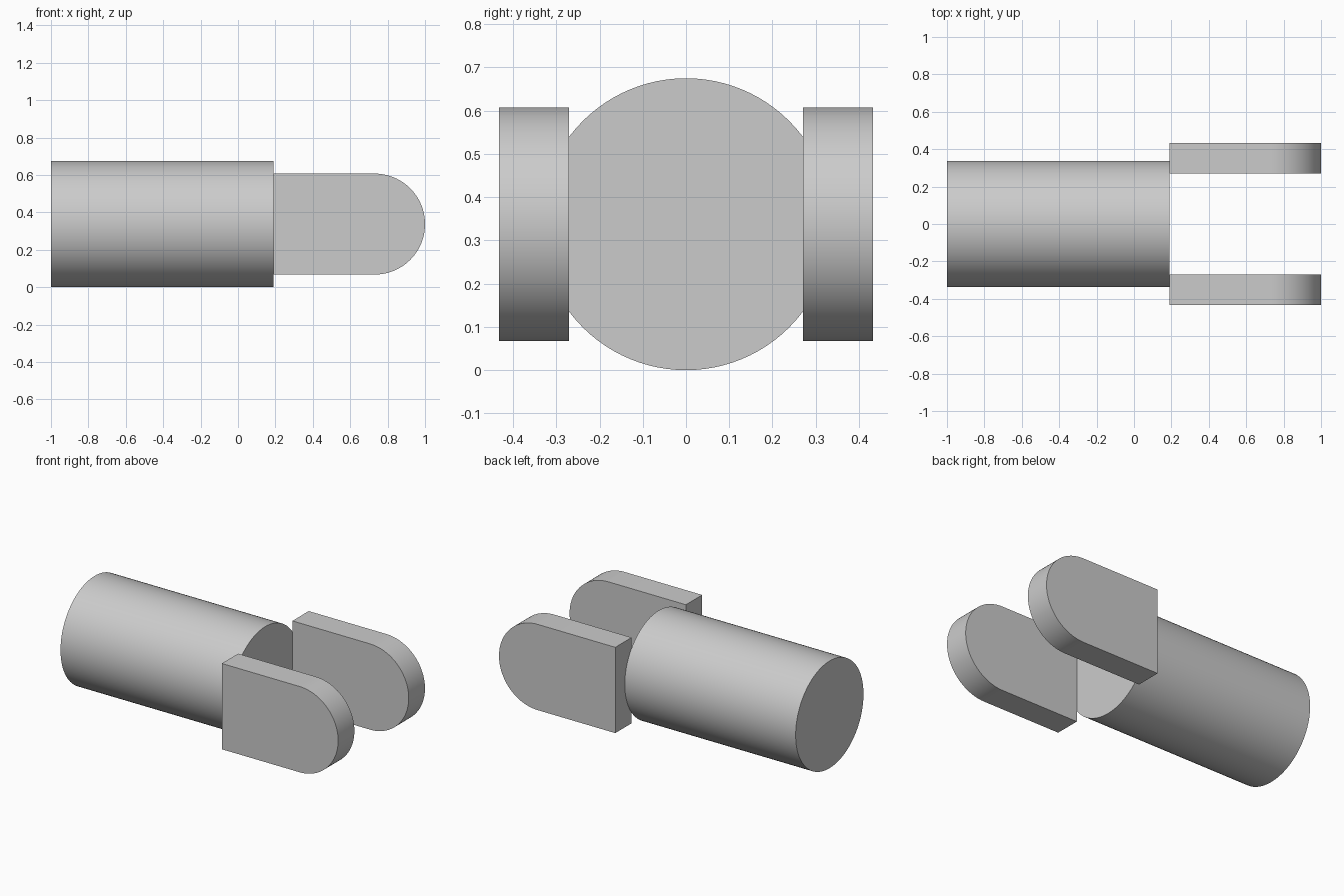
import bpy, bmesh
from math import pi, sin, cos, radians

cube = bpy.data.objects.get("Cube")
if cube:
    bpy.data.objects.remove(cube, do_unlink=True)

RADIUS = 0.3375      # shaft radius, also the axis height
JOINT_X = 0.19       # where the shaft ends and the prongs begin
TIP_RADIUS = 0.27    # rounded prong end

grey = bpy.data.materials.new("plain grey")
grey.use_nodes = True
color = (0.6, 0.6, 0.6, 1)
grey.diffuse_color = color
grey.node_tree.nodes["Principled BSDF"].inputs["Base Color"].default_value = color


def extrude_profile(name, points, offset):
    """Make a closed solid by pushing a flat outline along an offset."""
    bm = bmesh.new()
    face = bm.faces.new([bm.verts.new(p) for p in points])
    result = bmesh.ops.extrude_face_region(bm, geom=[face], use_keep_orig=True)
    moved = [v for v in result["geom"] if isinstance(v, bmesh.types.BMVert)]
    bmesh.ops.translate(bm, verts=moved, vec=offset)
    bmesh.ops.recalc_face_normals(bm, faces=bm.faces)
    mesh = bpy.data.meshes.new(name)
    bm.to_mesh(mesh)
    bm.free()
    mesh.materials.append(grey)
    obj = bpy.data.objects.new(name, mesh)
    bpy.context.collection.objects.link(obj)
    bpy.ops.object.select_all(action="DESELECT")
    obj.select_set(True)
    bpy.context.view_layer.objects.active = obj
    bpy.ops.object.shade_smooth_by_angle(angle=radians(30))
    return obj


# Round shaft along x
SIDES = 96
circle = [(-1, RADIUS * cos(2 * pi * i / SIDES), RADIUS + RADIUS * sin(2 * pi * i / SIDES))
          for i in range(SIDES)]
extrude_profile("shaft", circle, (JOINT_X + 1, 0, 0))

# Two fork prongs: square at the joint, half-round at the tip
STEPS = 48
tip_x = 1 - TIP_RADIUS
arc = [(tip_x + TIP_RADIUS * cos(a), RADIUS + TIP_RADIUS * sin(a))
       for a in (-pi / 2 + pi * i / STEPS for i in range(STEPS + 1))]
outline = [(JOINT_X, RADIUS - TIP_RADIUS)] + arc + [(JOINT_X, RADIUS + TIP_RADIUS)]
for name, side in (("front_prong", -1), ("back_prong", 1)):
    extrude_profile(name, [(x, side * 0.27, z) for x, z in outline], (0, side * 0.162, 0))
